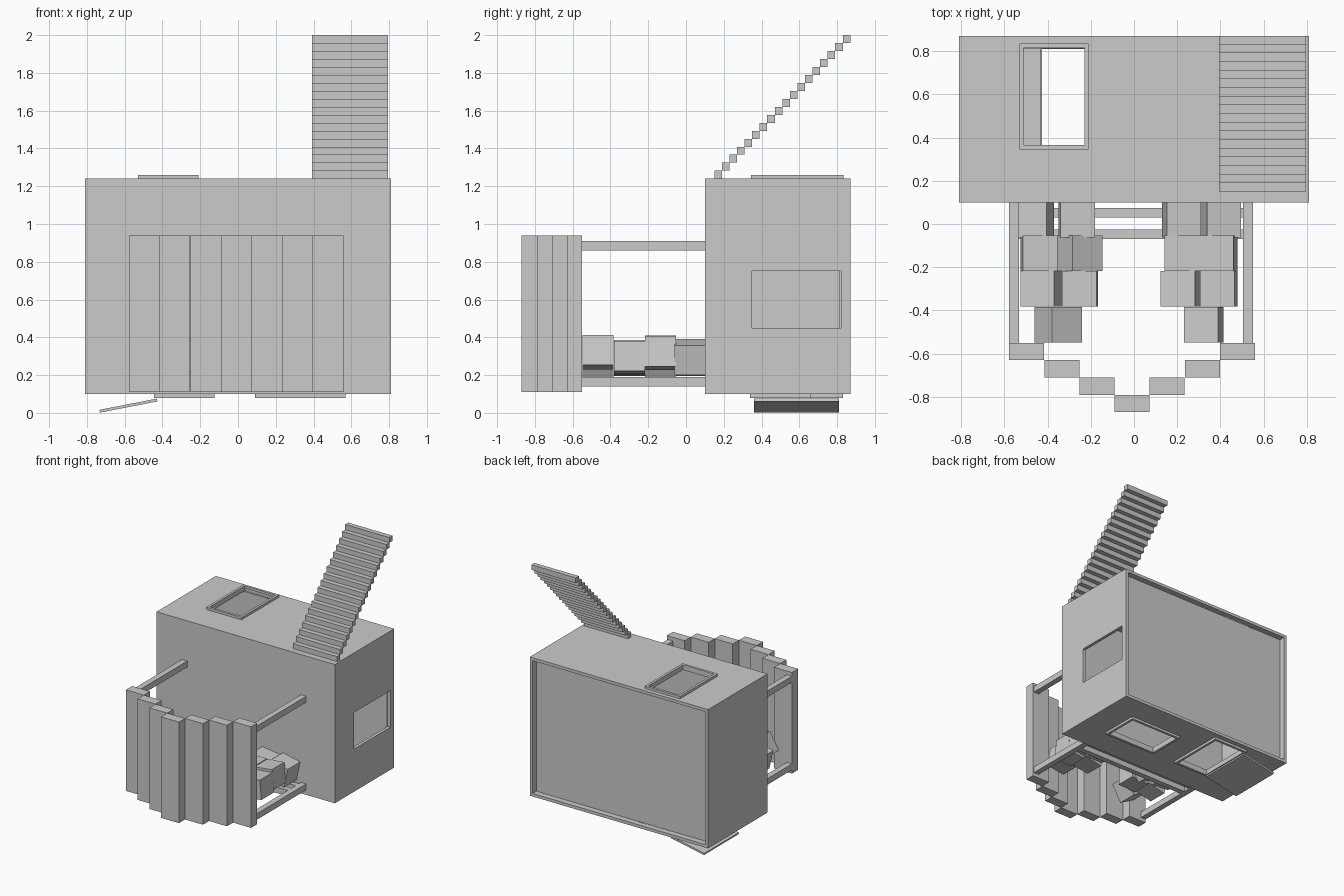
import bpy
import math
from mathutils import Matrix

if "Cube" in bpy.data.objects:
    bpy.data.objects.remove(bpy.data.objects["Cube"])


def box(name, x, y, z):
    """Axis-aligned box from (min, max) ranges."""
    bpy.ops.mesh.primitive_cube_add(size=1)
    ob = bpy.context.object
    ob.name = name
    size = [r[1] - r[0] for r in (x, y, z)]
    mid = [(r[1] + r[0]) / 2 for r in (x, y, z)]
    ob.data.transform(Matrix.Diagonal((*size, 1)))
    ob.location = mid
    return ob


def cut(ob, *ranges):
    """Cut a box-shaped opening, then drop the cutter."""
    cutter = box("cutter", *ranges)
    cutter.hide_render = True
    bpy.context.view_layer.objects.active = ob
    mod = ob.modifiers.new("opening", 'BOOLEAN')
    mod.operation = 'DIFFERENCE'
    mod.solver = 'EXACT'
    mod.object = cutter
    bpy.ops.object.modifier_apply(modifier=mod.name)
    bpy.data.objects.remove(cutter, do_unlink=True)


def frame(name, x, y, z, lip=0.02):
    ob = box(name, x, y, z)
    cut(ob, (x[0] + lip, x[1] - lip), (y[0] + lip, y[1] - lip), (z[0] - 0.1, z[1] + 0.1))


# Hollow hull, open at the back, with roof, floor and side openings
hull = box("hull", (-0.81, 0.81), (0.10, 0.87), (0.10, 1.24))
cut(hull, (-0.785, 0.785), (0.125, 0.95), (0.125, 1.215))
cut(hull, (-0.515, -0.225), (0.36, 0.825), (1.1, 1.3))
cut(hull, (-0.43, -0.14), (0.36, 0.825), (0.0, 0.2))
cut(hull, (0.11, 0.55), (0.36, 0.64), (0.0, 0.2))
cut(hull, (0.7, 0.9), (0.35, 0.82), (0.45, 0.75))

# Recessed back panel
box("back_panel", (-0.785, 0.785), (0.812, 0.822), (0.125, 1.215))

# Raised frames round the hatches
frame("roof_hatch_frame", (-0.53, -0.21), (0.345, 0.835), (1.24, 1.26))
frame("floor_hatch_frame_left", (-0.445, -0.125), (0.34, 0.83), (0.08, 0.10))
frame("floor_hatch_frame_right", (0.09, 0.57), (0.34, 0.66), (0.08, 0.10))

# Hanging floor hatch door
door = box("floor_hatch_door", (-0.735, -0.425), (0.36, 0.81), (0.031, 0.046))
door.rotation_euler.y = -math.radians(11)

# Stairs rising above the roof
for i in range(18):
    y, z = 0.15 + i * 0.04, 1.24 + i * 0.76 / 18
    box(f"stair_step_{i}", (0.393, 0.795), (y, y + 0.04), (z, z + 0.76 / 18))

# Stepped V-shaped front fence
for i in range(-3, 4):
    x, y = -0.009 + i * 0.1625, -0.87 + abs(i) * 0.08
    box(f"fence_slat_{i + 3}", (x - 0.081, x + 0.081), (y, y + 0.08), (0.11, 0.94))

# Rails tying the fence to the hull, plus lower cross bars
for side, x in (("left", -0.578), ("right", 0.503)):
    for level, z in (("lower", 0.14), ("upper", 0.86)):
        box(f"{level}_rail_{side}", (x, x + 0.047), (-0.55, 0.10), (z, z + 0.05))
for i, y in enumerate((-0.07, 0.03)):
    box(f"cross_bar_{i}", (-0.531, 0.503), (y, y + 0.045), (0.14, 0.19))

# Tilted cargo blocks: centre x, centre z, tilt in degrees, per row
rows = {
    -0.465: [(-0.35, 0.30, 30), (0.322, 0.32, -9)],
    -0.30: [(-0.43, 0.29, -13), (-0.25, 0.30, -3), (0.215, 0.295, -9), (0.393, 0.295, -5)],
    -0.135: [(-0.44, 0.31, 4), (-0.255, 0.30, 30), (0.22, 0.31, 0), (0.39, 0.315, -7)],
    0.02: [(-0.465, 0.29, -13), (-0.265, 0.30, 3), (0.22, 0.30, 8), (0.40, 0.295, 12)],
}
for r, (y, blocks) in enumerate(rows.items()):
    for i, (x, z, tilt) in enumerate(blocks):
        block = box(f"cargo_block_{r}_{i}", (x - 0.08, x + 0.08),
                    (y - 0.082, y + 0.082), (z - 0.08, z + 0.08))
        block.rotation_euler.y = math.radians(tilt)
